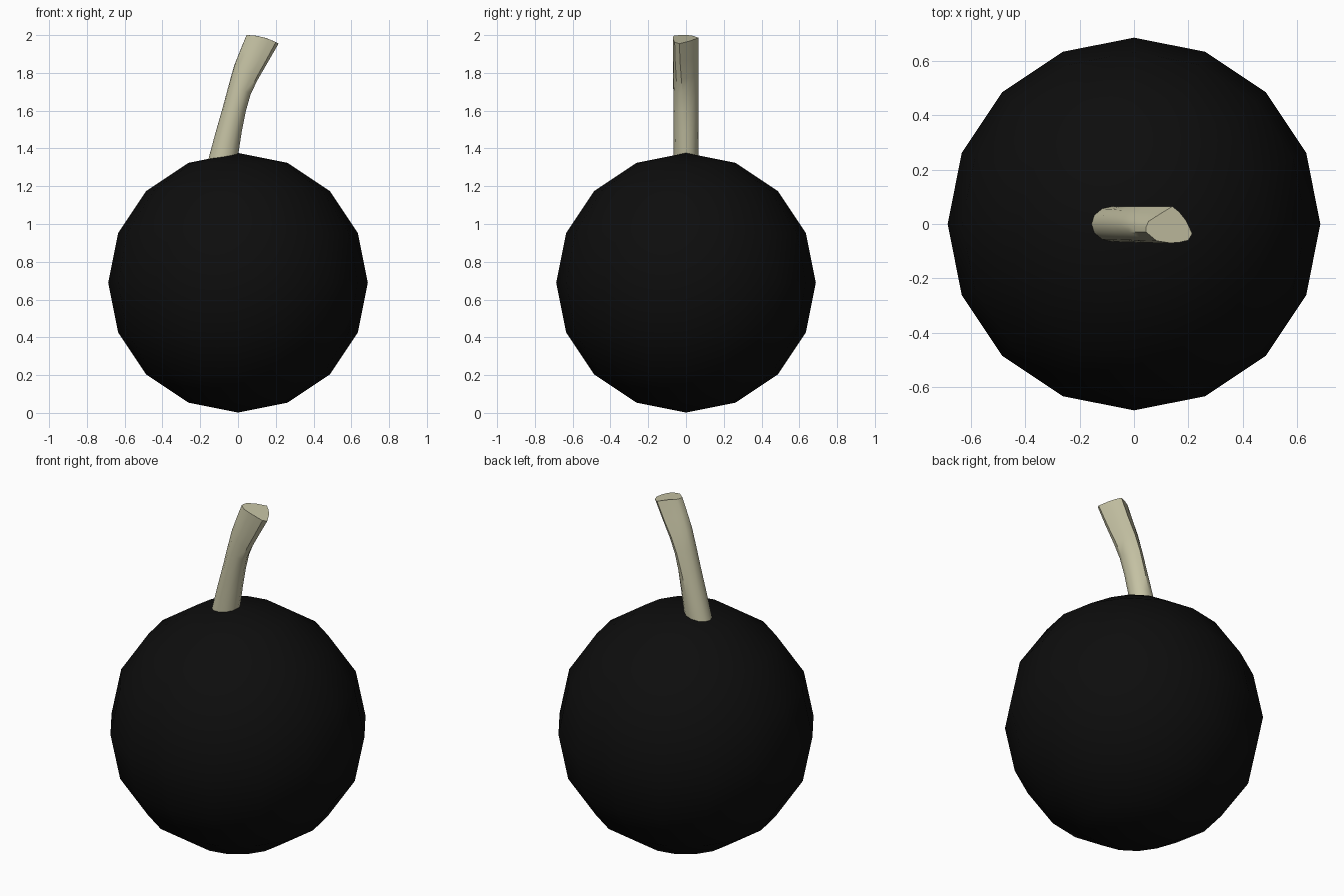
import bpy, bmesh, math
from mathutils import Vector

if "Cube" in bpy.data.objects:
    bpy.data.objects.remove(bpy.data.objects["Cube"])


def colour(obj, name, rgb):
    mat = bpy.data.materials.new(name)
    mat.diffuse_color = (*rgb, 1)
    mat.use_nodes = True
    mat.node_tree.nodes["Principled BSDF"].inputs["Base Color"].default_value = mat.diffuse_color
    obj.data.materials.append(mat)


# Round body: low-poly sphere with smooth shading
bpy.ops.mesh.primitive_uv_sphere_add(segments=16, ring_count=8, radius=0.687,
                                     location=(0, 0, 0.689))
body = bpy.context.object
body.name = "round_body"
bpy.ops.object.shade_smooth()
colour(body, "black", (0.004, 0.004, 0.004))

# Stem cut end, counter-clockwise from +x (x, y)
END = [(0.215, -0.035), (0.19, 0.015), (0.165, 0.045), (0.14, 0.065),
       (0.095, 0.038), (0.05, 0.010), (0.041, -0.010), (0.041, -0.030),
       (0.08, -0.062), (0.13, -0.070), (0.165, -0.068), (0.2, -0.060)]
SIDES = len(END)
END_X, END_HALF = 0.128, 0.087

# Stem sections: left edge (x, z), right edge (x, z), blend towards the cut end
SECTIONS = [((-0.185, 1.24), (-0.025, 1.24), 0.0),
            ((-0.155, 1.35), (0.003, 1.38), 0.0),
            ((-0.120, 1.48), (0.020, 1.49), 0.1),
            ((-0.080, 1.62), (0.042, 1.60), 0.3),
            ((-0.048, 1.74), (0.068, 1.69), 0.5),
            ((-0.020, 1.84), (0.105, 1.765), 0.7),
            ((0.012, 1.92), (0.160, 1.86), 0.9),
            ((0.045, 2.0), (0.215, 1.955), 1.0)]

bm = bmesh.new()
rings = []
for left, right, blend in SECTIONS:
    ring = []
    for i, (ex, ey) in enumerate(END):
        a = 2 * math.pi * i / SIDES
        u = (1 - blend) * math.cos(a) + blend * (ex - END_X) / END_HALF
        y = (1 - blend) * 0.065 * math.sin(a) + blend * ey
        t = (u + 1) / 2
        x = left[0] + t * (right[0] - left[0])
        z = left[1] + t * (right[1] - left[1])
        if blend == 1.0:
            z += 0.012 * (1 - u * u)      # slight crown on the cut end
        ring.append(bm.verts.new((x, y, z)))
    rings.append(ring)
for lower, upper in zip(rings, rings[1:]):
    for i in range(SIDES):
        j = (i + 1) % SIDES
        bm.faces.new((lower[i], lower[j], upper[j], upper[i]))
bm.faces.new(rings[-1])
bm.faces.new(list(reversed(rings[0])))
bmesh.ops.recalc_face_normals(bm, faces=bm.faces)
mesh = bpy.data.meshes.new("stem")
bm.to_mesh(mesh)
bm.free()
stem = bpy.data.objects.new("stem", mesh)
bpy.context.collection.objects.link(stem)
colour(stem, "pale_wood", (0.56, 0.54, 0.37))
bpy.ops.object.select_all(action='DESELECT')
stem.select_set(True)
bpy.context.view_layer.objects.active = stem
bpy.ops.object.shade_smooth_by_angle(angle=math.radians(40))
